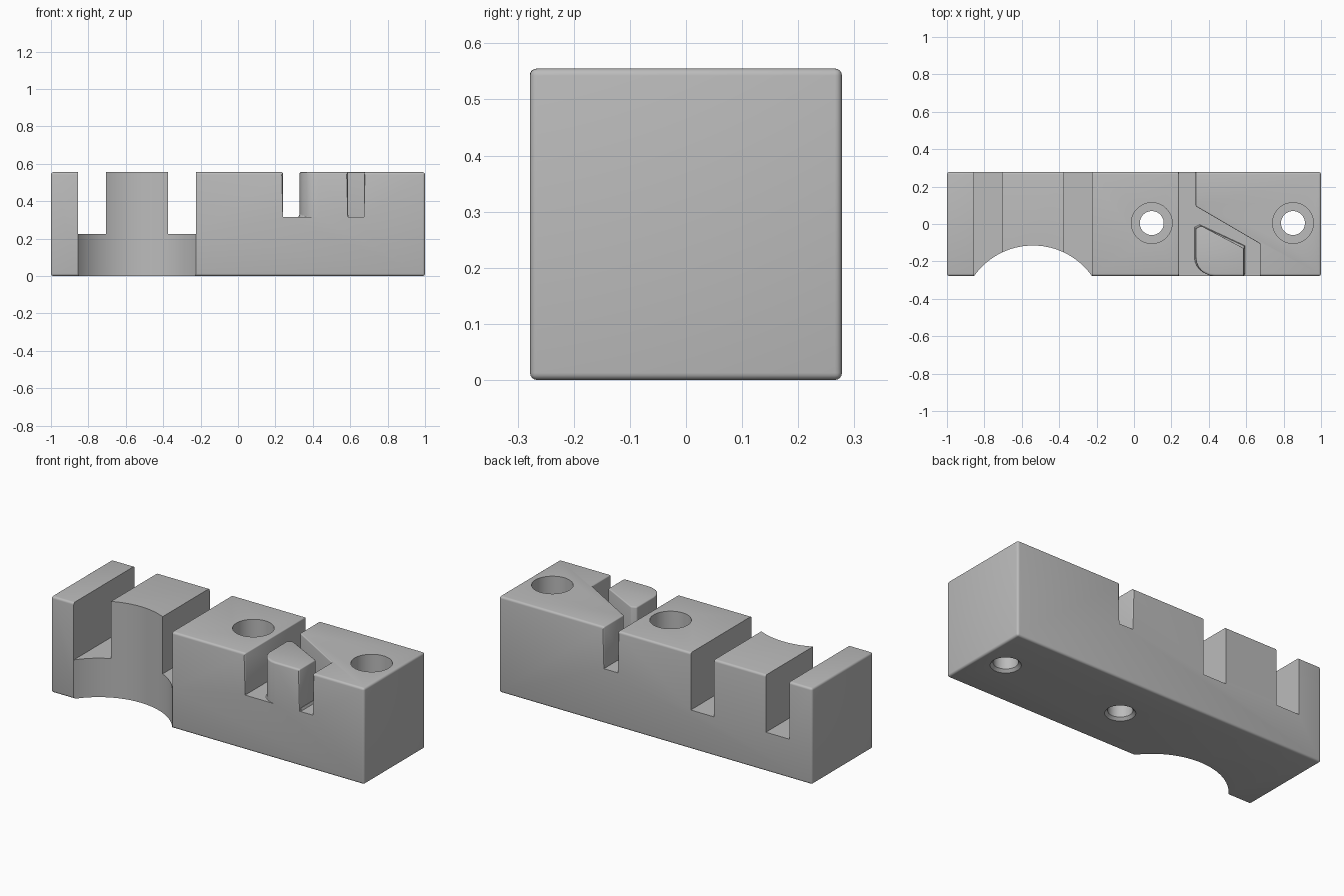
import bpy, bmesh, math
from mathutils import Vector

old = bpy.data.objects.get("Cube")
if old:
    bpy.data.objects.remove(old, do_unlink=True)

HALF = 0.278      # half depth
TOP = 0.555       # block height
SLOT_Z = 0.225    # floor of the wide slots and screw recesses
CHANNEL_Z = 0.315

grey = bpy.data.materials.new("light grey")
grey.use_nodes = True
COLOUR = (0.5, 0.5, 0.5, 1)
grey.diffuse_color = COLOUR
grey.node_tree.nodes["Principled BSDF"].inputs["Base Color"].default_value = COLOUR


def prism(name, outline, z0, z1):
    """Extrude a plan outline between two heights."""
    bm = bmesh.new()
    face = bm.faces.new([bm.verts.new((x, y, z0)) for x, y in outline])
    up = bmesh.ops.extrude_face_region(bm, geom=[face])["geom"]
    bmesh.ops.translate(bm, vec=(0, 0, z1 - z0),
                        verts=[v for v in up if isinstance(v, bmesh.types.BMVert)])
    bmesh.ops.recalc_face_normals(bm, faces=bm.faces)
    mesh = bpy.data.meshes.new(name)
    bm.to_mesh(mesh)
    bm.free()
    mesh.materials.append(grey)
    obj = bpy.data.objects.new(name, mesh)
    bpy.context.collection.objects.link(obj)
    return obj


def rect(x0, x1, y0, y1):
    return [(x0, y0), (x1, y0), (x1, y1), (x0, y1)]


def cone(name, x, y, r0, r1, z0, z1, sides=64):
    bpy.ops.mesh.primitive_cone_add(vertices=sides, radius1=r0, radius2=r1, depth=z1 - z0,
                                    location=(x, y, (z0 + z1) / 2))
    obj = bpy.context.object
    obj.name = name
    obj.data.materials.append(grey)
    return obj


def apply(obj, mod):
    bpy.context.view_layer.objects.active = obj
    bpy.ops.object.modifier_apply(modifier=mod.name)


def cut(obj, cutter):
    mod = obj.modifiers.new("cut", 'BOOLEAN')
    mod.operation = 'DIFFERENCE'
    mod.solver = 'EXACT'
    mod.object = cutter
    apply(obj, mod)
    bpy.data.objects.remove(cutter, do_unlink=True)


# Main block
block = prism("clamp_block", rect(-1, 1, -HALF, HALF), 0, TOP)

# Forked channel that leaves a small five-sided post standing
post = [(0.43, -HALF)]
for i in range(1, 7):                       # rounded front corner of the post
    a = math.radians(90 * i / 6)
    post.append((0.43 - 0.1 * math.sin(a), -HALF + 0.1 * (1 - math.cos(a))))
post += [(0.33, -0.025), (0.36, -0.01), (0.587, -0.13), (0.587, -HALF)]
channel = [(0.24, 0.4), (0.24, -0.4), (0.43, -0.4)] + post + [
    (0.587, -0.4), (0.673, -0.4), (0.673, -0.105), (0.33, 0.095), (0.33, 0.4)]
cut(block, prism("channel_cutter", channel, CHANNEL_Z, 1))

# Round the outer edges fully and the channel rims more tightly
bm = bmesh.new()
bm.from_mesh(block.data)
weight = bm.edges.layers.float.new("bevel_weight_edge")


def on_outer(face):
    c, n = face.calc_center_median(), face.normal
    return abs(n.x) > 0.9 and abs(c.x) > 0.99 or abs(n.y) > 0.9 and abs(c.y) > HALF - 0.01 \
        or abs(n.z) > 0.9 and (c.z < 0.01 or c.z > TOP - 0.01)


for e in bm.edges:
    if len(e.link_faces) != 2 or e.calc_face_angle_signed(0) < math.radians(25):
        continue
    if max(v.co.z for v in e.verts) < CHANNEL_Z + 0.01 and min(v.co.z for v in e.verts) > 0.1:
        continue                            # channel floor stays sharp
    e[weight] = 1.0 if all(on_outer(f) for f in e.link_faces) else 0.5
bm.to_mesh(block.data)
bm.free()
bevel = block.modifiers.new("round", 'BEVEL')
bevel.limit_method = 'WEIGHT'
bevel.width = 0.032
bevel.segments = 4
apply(block, bevel)

# Round scoop in the front and the two strap slots
cut(block, cone("scoop_cutter", -0.54, -0.501, 0.386, 0.386, -0.2, 1, 128))
for x in (-0.78, -0.3):
    cut(block, prism("slot_cutter", rect(x - 0.075, x + 0.075, -0.5, 0.5), SLOT_Z, 1))

# Screw holes: through bore, wide recess above, small countersink below
for x in (0.095, 0.85):
    cut(block, cone("bore_cutter", x, 0.005, 0.064, 0.064, -0.1, 0.8))
    cut(block, cone("recess_cutter", x, 0.005, 0.109, 0.109, SLOT_Z, 0.8))
    cut(block, cone("countersink_cutter", x, 0.005, 0.094, 0.064, -0.015, 0.015))

# Small flared foot around the post
centre = Vector((0.46, -0.15))
foot = [(x + 0.016 * (1 if x > 0.55 else -1 if x < 0.4 else 0),
         max(-HALF, y + (0.016 if y > -0.15 else 0))) for x, y in post]
skirt = prism("post_foot", foot, CHANNEL_Z - 0.02, CHANNEL_Z + 0.014)
for v in skirt.data.vertices:
    if v.co.z > CHANNEL_Z:
        v.co.x += (centre.x - v.co.x) * 0.1
        v.co.y += (centre.y - v.co.y) * 0.1

for obj in (block, skirt):
    bpy.ops.object.select_all(action='DESELECT')
    obj.select_set(True)
    bpy.context.view_layer.objects.active = obj
    bpy.ops.object.shade_smooth_by_angle(angle=math.radians(32))
